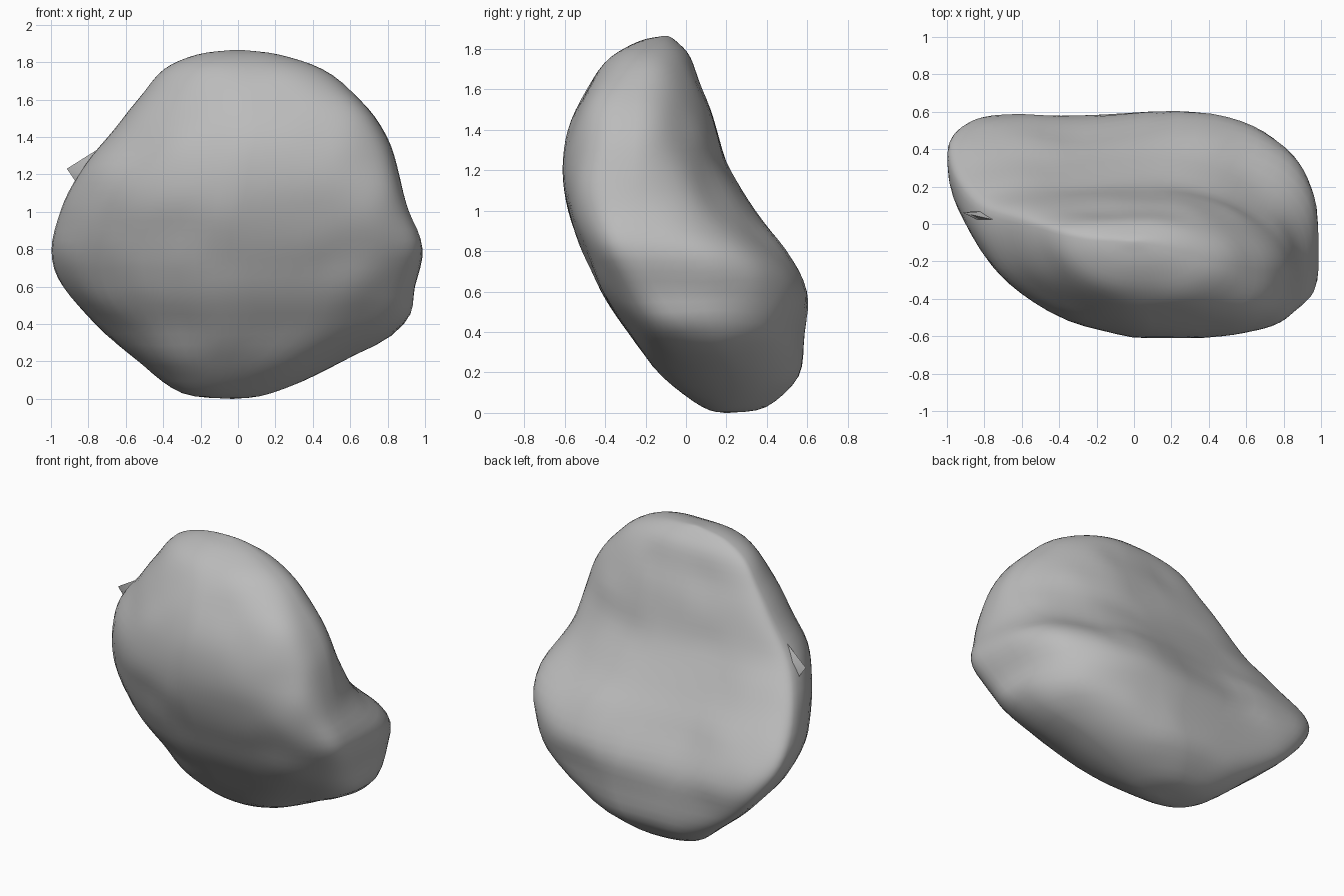
import bpy, bmesh, math
from mathutils import Vector, noise

if "Cube" in bpy.data.objects:
    bpy.data.objects.remove(bpy.data.objects["Cube"])

stone = bpy.data.materials.new("stone grey")
stone.diffuse_color = (0.50, 0.50, 0.50, 1)
stone.use_nodes = True
stone.node_tree.nodes["Principled BSDF"].inputs["Base Color"].default_value = stone.diffuse_color

# Horizontal sections: z, left x, left y, right x, right y, front y, back y
ROWS = [
    (0.00, -0.04, 0.20, -0.02, 0.20, 0.19, 0.21),
    (0.03, -0.30, 0.28, 0.18, 0.22, 0.08, 0.40),
    (0.18, -0.51, 0.41, 0.53, 0.22, -0.12, 0.56),
    (0.40, -0.76, 0.47, 0.89, 0.08, -0.29, 0.59),
    (0.60, -0.93, 0.43, 0.94, -0.04, -0.42, 0.61),
    (0.80, -1.00, 0.32, 0.99, -0.14, -0.51, 0.51),
    (1.00, -0.95, 0.19, 0.91, -0.24, -0.58, 0.35),
    (1.20, -0.85, 0.08, 0.86, -0.25, -0.61, 0.22),
    (1.40, -0.69, 0.02, 0.79, -0.25, -0.58, 0.15),
    (1.60, -0.54, -0.02, 0.66, -0.24, -0.49, 0.08),
    (1.76, -0.40, -0.06, 0.45, -0.20, -0.37, 0.02),
    (1.84, -0.22, -0.09, 0.22, -0.14, -0.23, -0.05),
    (1.865, -0.03, -0.10, 0.02, -0.10, -0.11, -0.09),
]
# Corner fullness by height: z, front left, front right, back right, back left
FULLNESS = [
    (0.0, 2.3, 2.2, 1.9, 2.5),
    (0.2, 2.4, 2.4, 1.8, 3.0),
    (0.4, 2.2, 2.8, 2.1, 3.8),
    (0.68, 1.9, 3.6, 2.9, 4.0),
    (0.95, 1.8, 4.0, 2.4, 3.5),
    (1.3, 1.8, 3.4, 2.0, 3.0),
    (1.9, 2.0, 2.6, 2.0, 2.5),
]
# Hollows in the back: x, z, x radius, z radius, depth
HOLLOWS = [(0.70, 1.00, 0.22, 0.22, 0.04), (-0.25, 0.72, 0.35, 0.24, 0.08)]
SEG, STEPS = 16, 4  # points per quarter section, slices between rows


def fullness(z):
    z = min(max(z, 0), 1.89)
    for a, b in zip(FULLNESS, FULLNESS[1:]):
        if z <= b[0]:
            t = (z - a[0]) / (b[0] - a[0])
            t = t * t * (3 - 2 * t)
            return [p + (q - p) * t for p, q in zip(a[1:], b[1:])]


def spline(a, b, c, d, t):
    """Smooth interpolation between b and c."""
    return tuple(0.5 * (2 * q + (r - p) * t + (2 * p - 5 * q + 4 * r - s) * t * t
                        + (3 * q - p - 3 * r + s) * t ** 3)
                 for p, q, r, s in zip(a, b, c, d))


def section(row):
    """Rounded outline: thin left edge, blunt right side, flat back."""
    z, xl, yl, xr, yr, yf, yb = row
    cx = (xl + xr) / 2 + 0.03 * (xr - xl)
    fl, fr, br, bl = fullness(z)
    quarters = [(xl, yl, yf, fl, False), (xr, yr, yf, fr, True),
                (xr, yr, yb, br, False), (xl, yl, yb, bl, True)]
    pts = []
    for tip_x, tip_y, mid_y, n, rev in quarters:
        for i in range(SEG):
            a = (1 - i / SEG if rev else i / SEG) * math.pi / 2
            x = cx + (tip_x - cx) * max(math.cos(a), 0) ** (2 / n)
            y = tip_y + (mid_y - tip_y) * max(math.sin(a), 0) ** (2 / n)
            if mid_y == yb:
                for hx, hz, rx, rz, depth in HOLLOWS:
                    y -= depth * math.exp(-((x - hx) / rx) ** 2 - ((z - hz) / rz) ** 2)
            p = Vector((x, y, z))
            w = min(1, z / 0.2, max(0, 1.865 - z) / 0.2)
            pts.append(p + 0.012 * max(w, 0) * noise.noise_vector(p * 4))
    return pts


# Boulder body
slices = []
for i in range(len(ROWS) - 1):
    a, b, c, d = ROWS[max(i - 1, 0)], ROWS[i], ROWS[i + 1], ROWS[min(i + 2, len(ROWS) - 1)]
    slices += [spline(a, b, c, d, s / STEPS) for s in range(STEPS)]
slices.append(ROWS[-1])

bm = bmesh.new()
rings = [[bm.verts.new(p) for p in section(r)] for r in slices]
n = 4 * SEG
for lo, hi in zip(rings, rings[1:]):
    for i in range(n):
        j = (i + 1) % n
        bm.faces.new((lo[i], lo[j], hi[j], hi[i]))
bm.faces.new(rings[0])
bm.faces.new(rings[-1])

# Small chip sticking out of the left edge
tip = bm.verts.new((-0.915, 0.06, 1.23))
base = [bm.verts.new(p) for p in ((-0.74, 0.02, 1.34), (-0.79, 0.0, 1.2),
                                  (-0.84, 0.07, 1.12), (-0.77, 0.07, 1.25))]
for i in range(4):
    bm.faces.new((tip, base[i], base[(i + 1) % 4]))
bm.faces.new(base)
bmesh.ops.recalc_face_normals(bm, faces=bm.faces)
me = bpy.data.meshes.new("boulder")
bm.to_mesh(me)
bm.free()
me.materials.append(stone)
boulder = bpy.data.objects.new("boulder", me)
bpy.context.collection.objects.link(boulder)
bpy.context.view_layer.objects.active = boulder
boulder.select_set(True)
bpy.ops.object.shade_smooth_by_angle(angle=math.radians(50))
